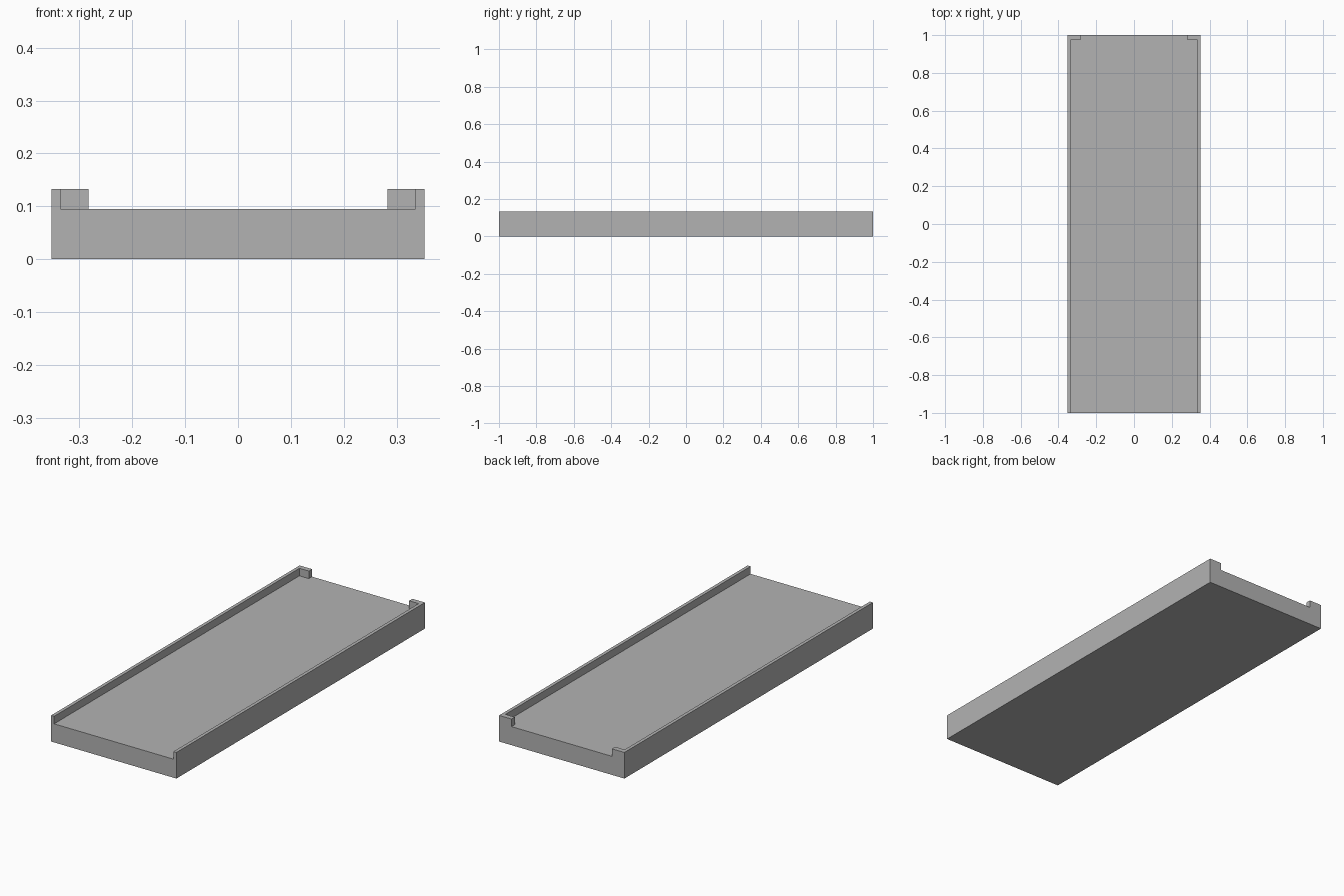
import bpy
import bmesh

cube = bpy.data.objects.get("Cube")
if cube:
    bpy.data.objects.remove(cube, do_unlink=True)

HALF_W, HALF_L, HEIGHT = 0.353, 1.0, 0.133
FLOOR = 0.0945          # height of the recessed deck
RAIL_IN = 0.336         # inner face of the side rails
LIP_IN = 0.283          # inner end of the rear corner lips
LIP_Y = 0.974           # front face of the rear corner lips
OVER = 0.1              # cutter overshoot

grey = bpy.data.materials.new("plain grey")
grey.use_nodes = True
colour = (0.45, 0.45, 0.45, 1)
grey.diffuse_color = colour
grey.node_tree.nodes["Principled BSDF"].inputs["Base Color"].default_value = colour


def prism(name, outline, z0, z1):
    """Extrude a plan outline upward into a closed solid."""
    bm = bmesh.new()
    face = bm.faces.new([bm.verts.new((x, y, z0)) for x, y in outline])
    top = bmesh.ops.extrude_face_region(bm, geom=[face])["geom"]
    verts = [v for v in top if isinstance(v, bmesh.types.BMVert)]
    bmesh.ops.translate(bm, verts=verts, vec=(0, 0, z1 - z0))
    bmesh.ops.recalc_face_normals(bm, faces=bm.faces)
    mesh = bpy.data.meshes.new(name)
    bm.to_mesh(mesh)
    bm.free()
    mesh.materials.append(grey)
    obj = bpy.data.objects.new(name, mesh)
    bpy.context.collection.objects.link(obj)
    return obj


def mirrored(right_side):
    """Complete a half outline by mirroring it across x = 0."""
    return right_side + [(-x, y) for x, y in reversed(right_side)]


# Solid slab
tray = prism("tray", mirrored([(HALF_W, -HALF_L), (HALF_W, HALF_L)]), 0, HEIGHT)

# Recess: open at the front, narrowed between the lips at the back
recess = prism("recess_cutter", mirrored([
    (RAIL_IN, -HALF_L - OVER), (RAIL_IN, LIP_Y),
    (LIP_IN, LIP_Y), (LIP_IN, HALF_L + OVER)]), FLOOR, HEIGHT + OVER)
recess.hide_render = True
recess.hide_set(True)

cut = tray.modifiers.new("recess", 'BOOLEAN')
cut.operation = 'DIFFERENCE'
cut.solver = 'EXACT'
cut.object = recess

# Bake the cut and drop the helper
bpy.context.view_layer.objects.active = tray
tray.select_set(True)
bpy.ops.object.modifier_apply(modifier=cut.name)
bpy.data.objects.remove(recess, do_unlink=True)
